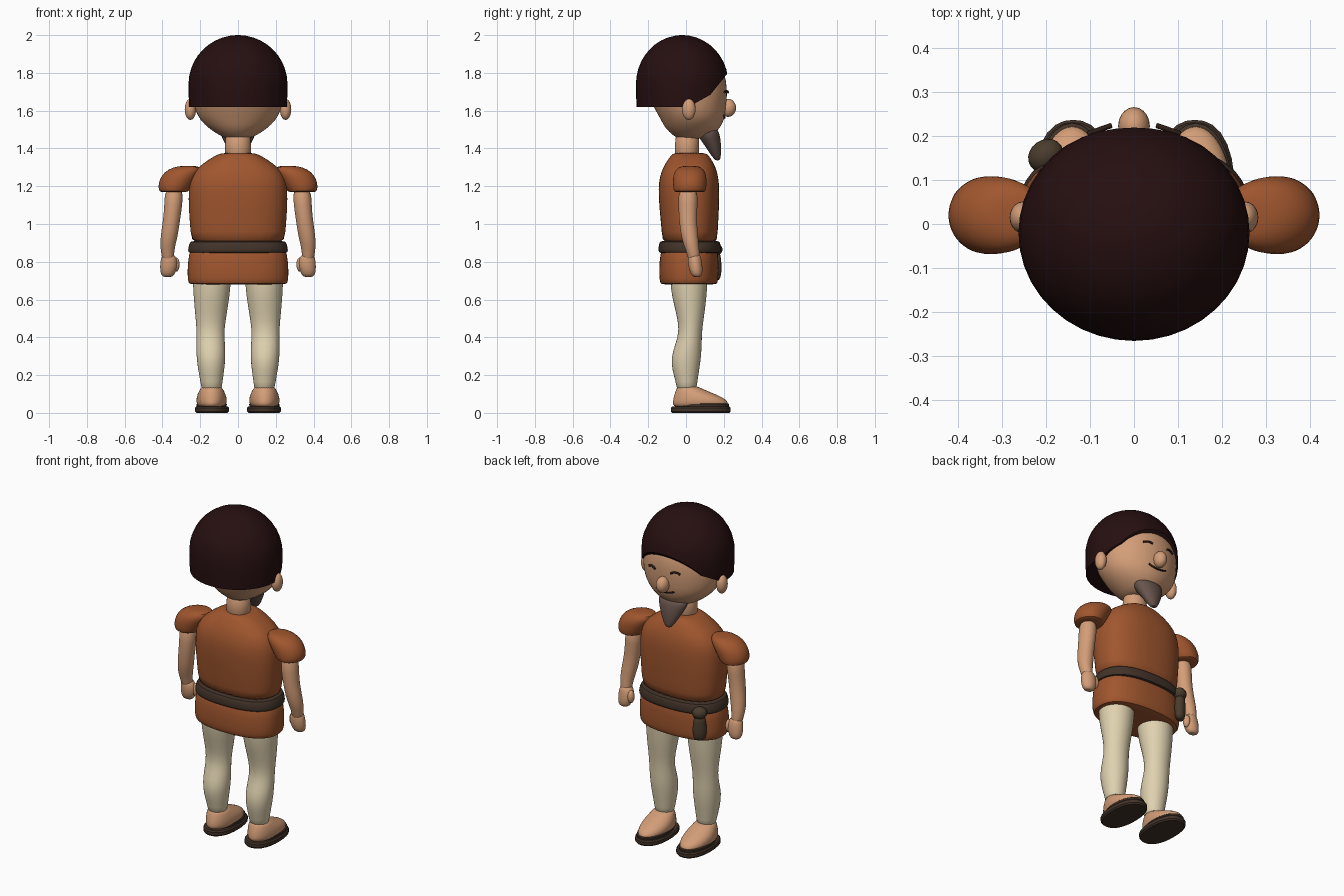
import bpy, bmesh
from math import cos, sin, pi, radians
from mathutils import Vector

if "Cube" in bpy.data.objects:
    bpy.data.objects.remove(bpy.data.objects["Cube"])


def make_material(name, rgb):
    linear = [((c / 255 + 0.055) / 1.055) ** 2.4 for c in rgb] + [1]
    mat = bpy.data.materials.new(name)
    mat.use_nodes = True
    mat.diffuse_color = linear
    mat.node_tree.nodes["Principled BSDF"].inputs["Base Color"].default_value = linear
    return mat


SKIN = make_material("skin", (212, 158, 120))
HAIR = make_material("dark_hair", (38, 15, 16))
TUNIC = make_material("rust_cloth", (160, 86, 46))
TROUSERS = make_material("cream_cloth", (224, 210, 176))
LEATHER = make_material("dark_leather", (66, 51, 41))
BEARD = make_material("grey_brown_beard", (104, 84, 77))
POUCH = make_material("olive_leather", (74, 60, 45))
INK = make_material("face_lines", (45, 28, 22))


def finish(name, bm, mat, subdivide=0, angle=45):
    bmesh.ops.recalc_face_normals(bm, faces=bm.faces[:])
    mesh = bpy.data.meshes.new(name)
    bm.to_mesh(mesh)
    bm.free()
    mesh.materials.append(mat)
    obj = bpy.data.objects.new(name, mesh)
    bpy.context.collection.objects.link(obj)
    bpy.ops.object.select_all(action="DESELECT")
    obj.select_set(True)
    bpy.context.view_layer.objects.active = obj
    bpy.ops.object.shade_smooth_by_angle(angle=radians(angle))
    if subdivide:
        obj.modifiers.new("round", "SUBSURF").levels = subdivide
        obj.modifiers["round"].render_levels = subdivide
    return obj


def loft_mesh(sections, sides=24, power=2.0):
    """Stack elliptical rings given as (x, y, z, x radius, y radius)."""
    bm = bmesh.new()
    rings = []
    for cx, cy, z, rx, ry in sections:
        ring = []
        for i in range(sides):
            c, s = cos(2 * pi * i / sides), sin(2 * pi * i / sides)
            k = (abs(c) ** power + abs(s) ** power) ** (-1 / power)
            ring.append(bm.verts.new((cx + rx * c * k, cy + ry * s * k, z)))
        rings.append(ring)
    for low, high in zip(rings, rings[1:]):
        for i in range(sides):
            j = (i + 1) % sides
            bm.faces.new((low[i], low[j], high[j], high[i]))
    bm.faces.new(rings[0][::-1])
    bm.faces.new(rings[-1])
    return bm


def loft(name, sections, mat, side=1, subdivide=1, angle=45, **shape):
    mirrored = [(side * x, y, z, rx, ry) for x, y, z, rx, ry in sections]
    return finish(name, loft_mesh(mirrored, **shape), mat, subdivide, angle)


def ball(name, center, radii, mat):
    bm = bmesh.new()
    bmesh.ops.create_uvsphere(bm, u_segments=20, v_segments=12, radius=1)
    bmesh.ops.scale(bm, vec=radii, verts=bm.verts)
    bmesh.ops.translate(bm, vec=center, verts=bm.verts)
    return finish(name, bm, mat)


def line(name, points, mat, radius):
    curve = bpy.data.curves.new(name, "CURVE")
    curve.dimensions = "3D"
    curve.bevel_depth = radius
    curve.bevel_resolution = 2
    curve.use_fill_caps = True
    spline = curve.splines.new("POLY")
    spline.points.add(len(points) - 1)
    for p, co in zip(spline.points, points):
        p.co = (*co, 1)
    curve.materials.append(mat)
    bpy.context.collection.objects.link(bpy.data.objects.new(name, curve))


# Head and neck
loft("head", [(0, .03, 1.45, .06, .07), (0, .035, 1.47, .1, .105), (0, .035, 1.505, .155, .145),
              (0, .035, 1.55, .202, .168), (0, .025, 1.6, .23, .188), (0, .01, 1.68, .245, .21),
              (0, 0, 1.76, .243, .217), (0, -.01, 1.84, .215, .2), (0, -.01, 1.92, .13, .12)], SKIN)
loft("neck", [(0, .005, 1.33, .075, .07), (0, .005, 1.42, .068, .064),
              (0, .01, 1.5, .068, .064)], SKIN)
ball("nose", (0, .222, 1.615), (.036, .043, .048), SKIN)

# Bowl-shaped hair with the fringe trimmed by two planes
dome = [(0, -.02, z, .262 * w, .245 * w) for z, w in ((1.62, .985), (1.68, .997), (1.74, 1))]
dome += [(0, -.02, 1.74 + .26 * sin(a), .262 * cos(a), .245 * cos(a))
         for a in (pi / 2 * i / 10 for i in range(1, 10))]
dome.append((0, -.02, 1.9999, .01, .01))
bm = loft_mesh(dome, sides=40)
for (y1, z1), (y2, z2) in (((.015, 1.62), (.13, 1.685)), ((.13, 1.685), (.222, 1.8))):
    cut = bmesh.ops.bisect_plane(bm, geom=bm.verts[:] + bm.edges[:] + bm.faces[:],
                                 plane_co=(0, y1, z1), plane_no=(0, z2 - z1, y1 - y2),
                                 clear_outer=True)
    edges = [e for e in cut["geom_cut"] if isinstance(e, bmesh.types.BMEdge)]
    bmesh.ops.holes_fill(bm, edges=edges)
finish("hair", bm, HAIR)

# Goatee and mouth
loft("beard", [(0, .168, 1.335, .014, .012), (0, .16, 1.36, .035, .025), (0, .145, 1.41, .062, .042),
               (0, .125, 1.455, .085, .057), (0, .118, 1.485, .095, .058),
               (0, .12, 1.505, .08, .045)], BEARD)
line("mouth", [(x, .205 - 1.6 * x * x, 1.562 + 4 * x * x)
               for x in (-.06, -.04, -.02, 0, .02, .04, .06)], INK, .005)

# Tunic, skirt and belt
loft("tunic", [(0, .02, .88, .247, .145), (0, .02, .95, .25, .147), (0, .017, 1.08, .262, .158),
               (0, .015, 1.19, .262, .162), (0, .016, 1.25, .25, .155), (0, .018, 1.3, .215, .14),
               (0, .02, 1.345, .15, .113), (0, .02, 1.373, .1, .092), (0, .02, 1.376, .07, .07)],
     TUNIC, power=2.5, sides=32)
loft("skirt", [(0, .015, .68, .24, .135), (0, .015, .682, .258, .148), (0, .015, .7, .267, .156),
               (0, .015, .77, .268, .158), (0, .017, .84, .26, .153), (0, .02, .9, .245, .144)],
     TUNIC, power=2.5, sides=32)
loft("belt", [(0, .02, .846, .25, .15), (0, .02, .848, .262, .162), (0, .02, .86, .266, .167),
              (0, .02, .89, .26, .164), (0, .02, .908, .252, .158), (0, .02, .91, .24, .146)],
     LEATHER, power=2.5, sides=32)

# Pouch hanging from the belt
pouch = loft("pouch", [(0, 0, -.09, .018, .012), (0, 0, -.08, .034, .025), (0, 0, -.03, .042, .032),
                       (0, 0, .03, .034, .028), (0, 0, .06, .028, .026)], POUCH)
flap = ball("pouch_loop", (0, 0, .075), (.042, .036, .035), POUCH)
for part in (pouch, flap):
    part.location = (-.2, .155, .79)
    part.rotation_euler.z = radians(35)

for side, label in ((1, "left_"), (-1, "right_")):
    # Face details
    ball(label + "ear", (side * .252, .015, 1.607), (.03, .036, .056), SKIN)
    line(label + "eye", [(side * (.078 + dx), .214 - .35 * dx, 1.705 - 12 * dx * dx)
                         for dx in (-.026, -.013, 0, .013, .026)], INK, .006)

    # Puffed sleeve, arm and fist
    loft(label + "sleeve", [(.34, .02, 1.168, .06, .07), (.34, .02, 1.17, .076, .083),
                            (.336, .02, 1.195, .088, .089), (.32, .02, 1.235, .097, .09),
                            (.295, .02, 1.275, .097, .085), (.268, .02, 1.302, .075, .06),
                            (.262, .02, 1.308, .03, .03)], TUNIC, side)
    loft(label + "arm", [(.368, .045, .79, .03, .03), (.373, .04, .84, .033, .033),
                         (.372, .027, .89, .041, .041), (.362, .017, .95, .046, .046),
                         (.352, .01, 1.02, .045, .047), (.342, .01, 1.1, .048, .051),
                         (.338, .012, 1.2, .05, .052)], SKIN, side)
    loft(label + "hand", [(.372, .058, .718, .025, .018), (.372, .056, .735, .038, .032),
                          (.366, .05, .775, .048, .038), (.366, .046, .815, .043, .036),
                          (.37, .043, .845, .03, .03)], SKIN, side)
    ball(label + "thumb", (side * .328, .058, .785), (.019, .022, .038), SKIN)

    # Leg
    loft(label + "leg", [(.14, .004, .11, .052, .052), (.14, .003, .16, .058, .056),
                         (.142, -.002, .23, .07, .073), (.143, .001, .3, .078, .08),
                         (.145, .015, .37, .076, .069), (.146, .025, .44, .073, .06),
                         (.143, .023, .53, .085, .076), (.14, .017, .62, .096, .093),
                         (.138, .015, .7, .102, .1), (.138, .015, .76, .1, .1)], TROUSERS, side)

    # Foot on a flat sole
    loft(label + "foot", [(.14, .075, .025, .065, .135), (.14, .078, .045, .079, .15),
                          (.14, .074, .07, .082, .143), (.14, .05, .097, .076, .113),
                          (.14, .022, .122, .063, .075), (.14, .006, .145, .05, .05)], SKIN, side)
    loft(label + "sole", [(.138, .078, 0, .082, .152), (.138, .078, .008, .09, .158),
                          (.138, .078, .026, .09, .158), (.138, .078, .034, .084, .152)],
         LEATHER, side, subdivide=0, angle=30, power=2.3, sides=28)
    # Shoe strap wrapping the toes
    loft(label + "toe_rim", [(.14, .09, .03, .079, .136), (.14, .09, .046, .081, .139),
                             (.14, .09, .05, .076, .134)], LEATHER, side, subdivide=0)
